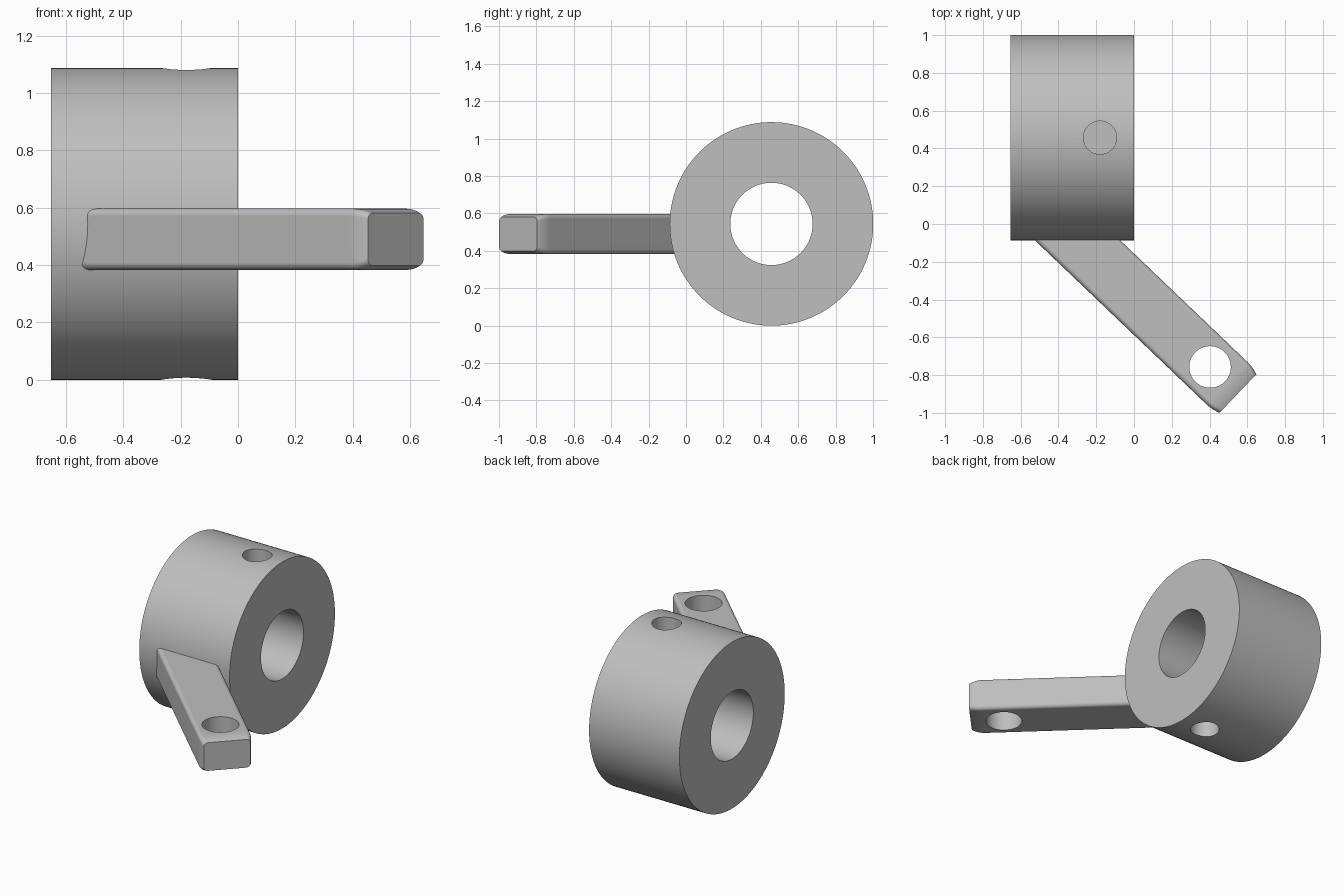
import bpy, bmesh, math
from mathutils import Matrix, Vector

cube = bpy.data.objects.get("Cube")
if cube:
    bpy.data.objects.remove(cube, do_unlink=True)

GREY = (0.52, 0.52, 0.52, 1)
steel = bpy.data.materials.new("plain grey")
steel.use_nodes = True
steel.diffuse_color = GREY
steel.node_tree.nodes["Principled BSDF"].inputs["Base Color"].default_value = GREY


def finish(name, bm):
    bmesh.ops.recalc_face_normals(bm, faces=bm.faces)
    mesh = bpy.data.meshes.new(name)
    bm.to_mesh(mesh)
    bm.free()
    mesh.materials.append(steel)
    obj = bpy.data.objects.new(name, mesh)
    bpy.context.collection.objects.link(obj)
    return obj


def cylinder(name, centre, radius, length, axis="Z", sides=64):
    turn = Matrix.Rotation(math.pi / 2, 4, "Y") if axis == "X" else Matrix()
    bm = bmesh.new()
    bmesh.ops.create_cone(bm, cap_ends=True, segments=sides, radius1=radius,
                          radius2=radius, depth=length,
                          matrix=Matrix.Translation(centre) @ turn)
    return finish(name, bm)


def activate(obj):
    bpy.ops.object.select_all(action="DESELECT")
    obj.select_set(True)
    bpy.context.view_layer.objects.active = obj


def drill(obj, cutter):
    cutter.hide_render = True
    activate(obj)
    mod = obj.modifiers.new("drill", "BOOLEAN")
    mod.operation = "DIFFERENCE"
    mod.solver = "EXACT"
    mod.object = cutter
    bpy.ops.object.modifier_apply(modifier=mod.name)
    bpy.data.objects.remove(cutter, do_unlink=True)


def smooth(obj):
    activate(obj)
    bpy.ops.object.shade_smooth_by_angle(angle=math.radians(30))
    mod = obj.modifiers.new("flat face normals", "WEIGHTED_NORMAL")
    mod.keep_sharp = True


# Collar: thick ring along x, with a bore and two blind screw holes
AXIS_Y, AXIS_Z, RADIUS, WIDTH = 0.457, 0.544, 0.544, 0.653
collar = cylinder("collar", (-WIDTH / 2, AXIS_Y, AXIS_Z), RADIUS, WIDTH, "X", 128)
drill(collar, cylinder("bore_cutter", (-WIDTH / 2, AXIS_Y, AXIS_Z), 0.22, 1, "X", 96))
for side in (1, -1):
    z = AXIS_Z + side * RADIUS
    drill(collar, cylinder("screw_cutter", (-0.18, AXIS_Y, z), 0.088, 0.4))
smooth(collar)

# Arm: rounded bar running diagonally out of the collar, curving in at the tip
ANGLE = math.radians(-43.7)
ALONG = Vector((math.cos(ANGLE), math.sin(ANGLE), 0))
ACROSS = Vector((-ALONG.y, ALONG.x, 0))
UP = Vector((0, 0, 1))
ORIGIN = ACROSS * -0.269 + UP * 0.49
HALF_W, HALF_H, FILLET, CORNER_STEPS = 0.156, 0.107, 0.025, 6
TIP, CURVE = 1.018, 0.08


def section(bm, distance, inset):
    ring = []
    for quarter, (sx, sz) in enumerate(((1, 1), (-1, 1), (-1, -1), (1, -1))):
        for i in range(CORNER_STEPS + 1):
            a = (quarter + i / CORNER_STEPS) * math.pi / 2
            w = sx * (HALF_W - inset - FILLET) + FILLET * math.cos(a)
            h = sz * (HALF_H - inset - FILLET) + FILLET * math.sin(a)
            ring.append(bm.verts.new(ORIGIN + ALONG * distance + ACROSS * w + UP * h))
    return ring


bm = bmesh.new()
rings = [section(bm, -0.4, 0)]
for step in range(7):
    t = step / 6
    rings.append(section(bm, TIP - CURVE * (1 - t), 0.015 * t * t))
for a, b in zip(rings, rings[1:]):
    for i in range(len(a)):
        bm.faces.new((a[i - 1], a[i], b[i], b[i - 1]))
bm.faces.new(rings[0])
bm.faces.new(rings[-1])
arm = finish("arm", bm)
drill(arm, cylinder("arm_hole_cutter", ORIGIN + ALONG * 0.814, 0.11, 0.6))
smooth(arm)
